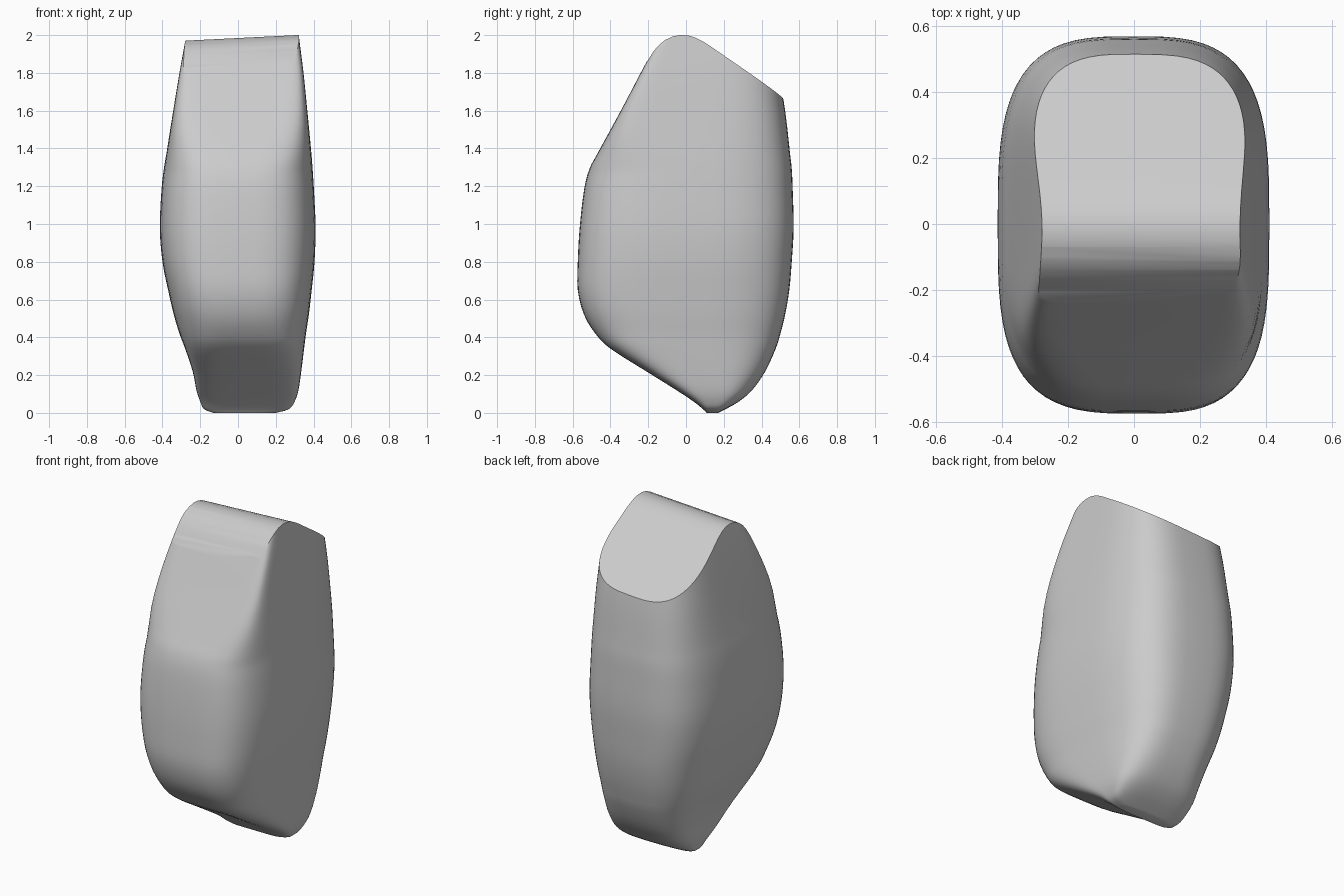
import bpy
import bmesh
import math

cube = bpy.data.objects.get("Cube")
if cube:
    bpy.data.objects.remove(cube, do_unlink=True)

SEGMENTS = 72
SUBSTEPS = 3

# Body levels: height, right side, left side, front, back
LEVELS = [
    (0.0, -.13, .2, .11, .17),
    (.02, -.18, .27, .09, .21),
    (.06, -.2, .3, .04, .28),
    (.12, -.22, .32, -.05, .35),
    (.22, -.24, .335, -.21, .42),
    (.34, -.28, .35, -.4, .475),
    (.42, -.31, .36, -.48, .5),
    (.52, -.34, .375, -.54, .525),
    (.65, -.37, .39, -.573, .547),
    (.8, -.4, .405, -.573, .56),
    (.98, -.414, .411, -.563, .57),
    (1.18, -.405, .402, -.54, .565),
    (1.29, -.393, .395, -.512, .56),
    (1.38, -.378, .388, -.465, .55),
    (1.6, -.343, .367, -.345, .525),
    (1.8, -.31, .347, -.24, .49),
    (1.95, -.283, .328, -.16, .46),
    (2.1, -.255, .31, -.08, .43),
]


def smooth_step(low, high, value):
    t = min(max((value - low) / (high - low), 0), 1)
    return t * t * (3 - 2 * t)


def spline(a, b, c, d, t):
    """Smooth curve from b to c, guided by the neighbours a and d."""
    return b + t / 2 * (c - a + t * (2 * a - 5 * b + 4 * c - d
                                    + t * (3 * (b - c) + d - a)))


def refine(levels):
    """Add smoothly interpolated levels between the given ones."""
    last = len(levels) - 1
    result = []
    for i in range(last):
        rows = [levels[min(max(i + k, 0), last)] for k in (-1, 0, 1, 2)]
        for step in range(SUBSTEPS):
            t = step / SUBSTEPS
            result.append([spline(*values, t) for values in zip(*rows)])
    result.append(levels[last])
    return result


def signed_power(value, exponent):
    return math.copysign(abs(value) ** exponent, value)


def cross_section(z, left, right, front, back):
    """Rounded rectangle whose front corners sharpen to the top and bottom."""
    mid_x, mid_y = (left + right) / 2, (front + back) / 2
    half_x, half_y = (right - left) / 2, (back - front) / 2
    front_power = (3.4 + 12 * smooth_step(1.25, 1.95, z)
                   + 2 * (1 - smooth_step(.1, .5, z)))
    points = []
    for i in range(SEGMENTS):
        angle = math.tau * i / SEGMENTS
        power = 3.2 if math.sin(angle) >= 0 else front_power
        points.append((mid_x + half_x * signed_power(math.cos(angle), 2 / power),
                       mid_y + half_y * signed_power(math.sin(angle), 2 / power),
                       z))
    return points


def loft(name, rings):
    """Skin closed rings into a capped solid."""
    bm = bmesh.new()
    loops = [[bm.verts.new(p) for p in ring] for ring in rings]
    count = len(loops[0])
    for low, high in zip(loops, loops[1:]):
        for i in range(count):
            j = (i + 1) % count
            bm.faces.new((low[i], low[j], high[j], high[i]))
    bm.faces.new(list(reversed(loops[0])))
    bm.faces.new(loops[-1])
    bmesh.ops.recalc_face_normals(bm, faces=bm.faces)
    mesh = bpy.data.meshes.new(name)
    bm.to_mesh(mesh)
    bm.free()
    obj = bpy.data.objects.new(name, mesh)
    bpy.context.collection.objects.link(obj)
    return obj


# Stone material
stone = bpy.data.materials.new("stone_grey")
stone.use_nodes = True
color = (.6, .6, .6, 1)
stone.diffuse_color = color
stone.node_tree.nodes["Principled BSDF"].inputs["Base Color"].default_value = color

# Rounded boulder body
body = loft("boulder", [cross_section(*level) for level in refine(LEVELS)])
body.data.materials.append(stone)

# Cutter for the rounded ridge and the sloping top, tilted a little sideways
ridge = [(-.32, 1.75), (-.2, 1.87), (-.17, 1.917), (-.14, 1.95), (-.11, 1.974),
         (-.07, 1.992), (-.03, 2), (.01, 1.998), (.05, 1.986), (.1, 1.96),
         (.5, 1.685), (.8, 1.48), (.8, 2.4), (-.32, 2.4)]
TILT = .05
cutter = loft("top_cutter", [[(x, y, z + TILT * (x - .31)) for y, z in ridge]
                             for x in (-.7, .7)])
cutter.data.materials.append(stone)
cutter.hide_render = True

# Cut the top and keep the result
cut = body.modifiers.new("top_cut", "BOOLEAN")
cut.operation = "DIFFERENCE"
cut.solver = "EXACT"
cut.object = cutter
bpy.ops.object.select_all(action="DESELECT")
body.select_set(True)
bpy.context.view_layer.objects.active = body
bpy.ops.object.modifier_apply(modifier=cut.name)
bpy.data.objects.remove(cutter, do_unlink=True)
bpy.ops.object.shade_smooth_by_angle(angle=math.radians(35))
